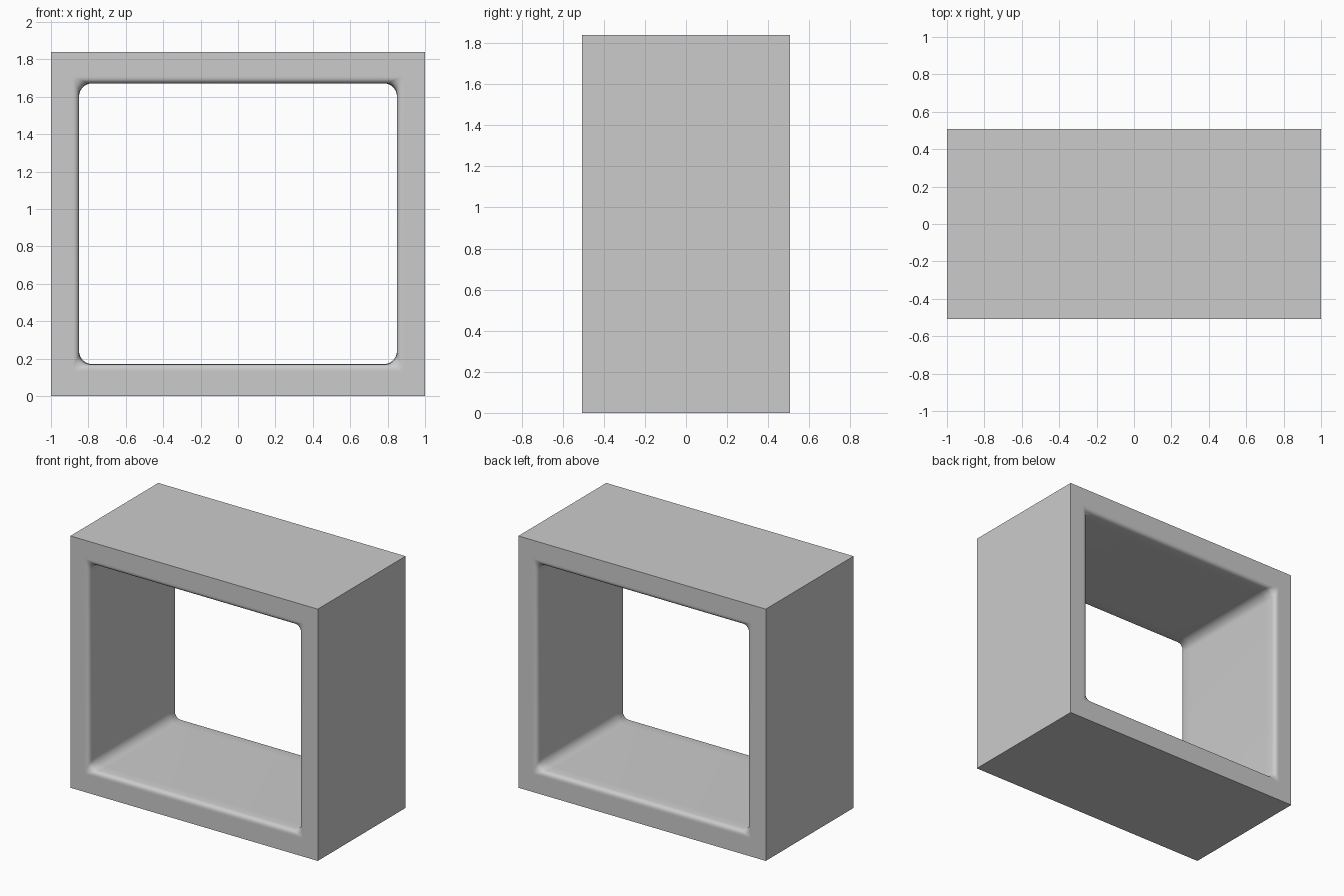
import bpy, bmesh
from math import sin, cos, pi, radians

if "Cube" in bpy.data.objects:
    bpy.data.objects.remove(bpy.data.objects["Cube"])

W, D, H = 1.0, 0.507, 1.84            # half width, half depth, height
HX, Z0, Z1 = 0.85, 0.17, 1.672        # opening
CZ, HZ = (Z0 + Z1) / 2, (Z1 - Z0) / 2
N = 8                                 # segments per rounded corner

bm = bmesh.new()


def opening_loop(y, off, r):
    """Rounded rectangle around the opening, grown by off."""
    pts = []
    for k, (sx, sz) in enumerate([(1, 1), (-1, 1), (-1, -1), (1, -1)]):
        for i in range(N + 1):
            a = k * pi / 2 + i / N * pi / 2
            pts.append(bm.verts.new((sx * (HX + off - r) + r * cos(a), y,
                                     CZ + sz * (HZ + off - r) + r * sin(a))))
    return pts


# Softened lip profile: depth in from the face, growth, corner radius
lip = [(0, 0.04, 0.012), (0, 0.03, 0.015), (0.002, 0.02, 0.025),
       (0.008, 0.01, 0.04), (0.018, 0.003, 0.05), (0.032, 0, 0.06), (0.1, 0, 0.072)]
rings = [opening_loop(-D + d, o, r) for d, o, r in lip]
rings += [opening_loop(D - d, o, r) for d, o, r in reversed(lip)]
M = len(rings[0])
for a, b in zip(rings, rings[1:]):
    for i in range(M):
        j = (i + 1) % M
        bm.faces.new((a[i], a[j], b[j], b[i]))

# Outer box corners, same order as the opening corners
outer = [[bm.verts.new((x, y, z)) for x, z in ((W, H), (-W, H), (-W, 0), (W, 0))]
         for y in (-D, D)]
for k in range(4):
    n = (k + 1) % 4
    bm.faces.new((outer[0][k], outer[0][n], outer[1][n], outer[1][k]))
    # Front and back rims, one face per side
    for o, ring in ((outer[0], rings[0]), (outer[1], rings[-1])):
        start = k * (N + 1) + N // 2
        inner = [ring[(start + i) % M] for i in range(N + 2)]
        bm.faces.new([o[n], o[k]] + inner)

bmesh.ops.recalc_face_normals(bm, faces=bm.faces[:])
me = bpy.data.meshes.new("box_frame")
bm.to_mesh(me)
bm.free()
frame = bpy.data.objects.new("box_frame", me)
bpy.context.collection.objects.link(frame)
bpy.context.view_layer.objects.active = frame
frame.select_set(True)
bpy.ops.object.shade_smooth_by_angle(angle=radians(40))
